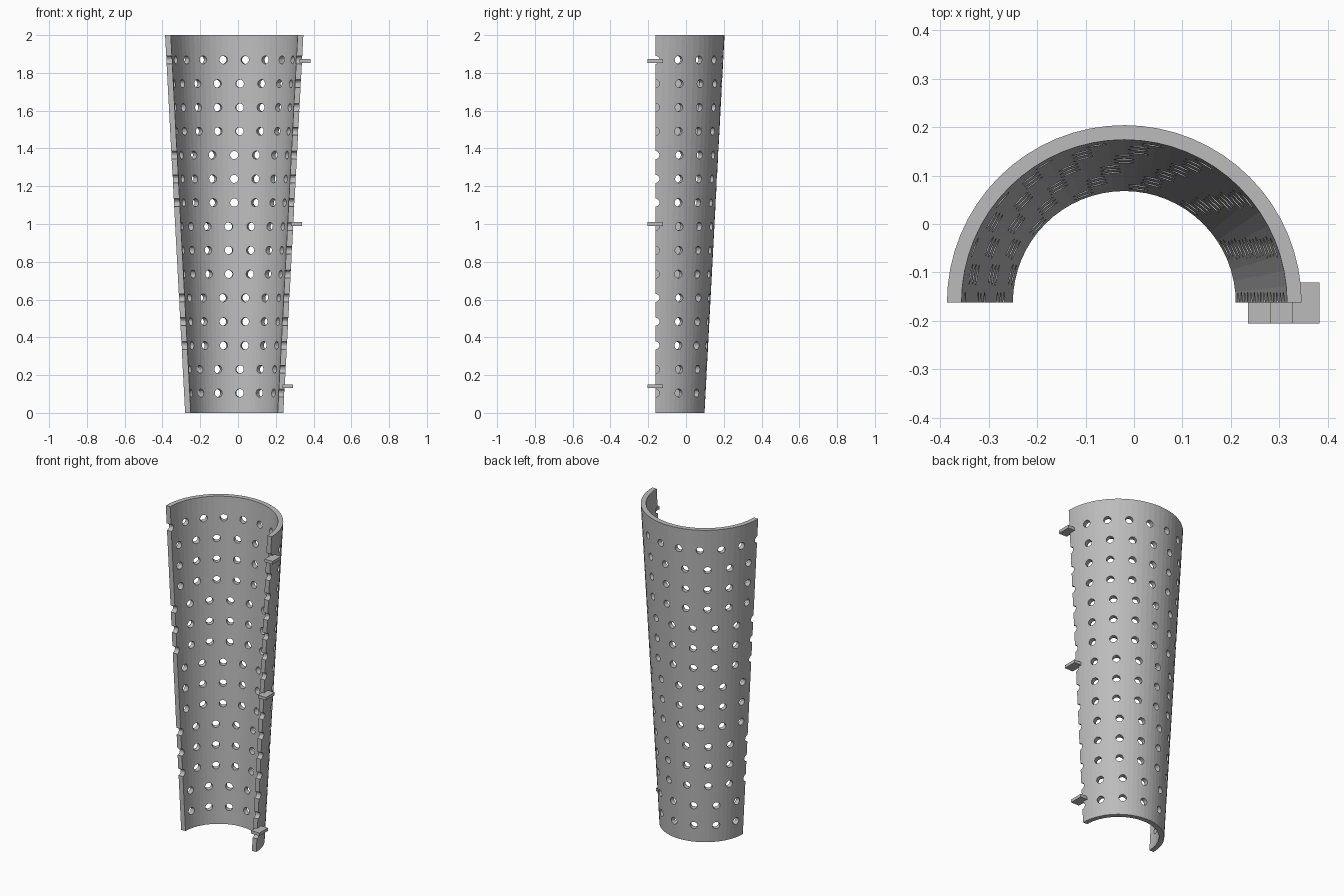
import bpy, bmesh
from math import pi, cos, sin
from mathutils import Matrix, Vector

cube = bpy.data.objects.get("Cube")
if cube:
    bpy.data.objects.remove(cube, do_unlink=True)

AXIS = Vector((-0.02, -0.162, 0))
HEIGHT, WALL, SEGMENTS = 2.0, 0.03, 32
HOLE_RADIUS, ROWS = 0.0215, 15

grey = bpy.data.materials.new("plain grey")
grey.use_nodes = True
grey.diffuse_color = (0.5, 0.5, 0.5, 1)
grey.node_tree.nodes["Principled BSDF"].inputs["Base Color"].default_value = grey.diffuse_color


def outer_radius(z):
    return 0.26 + 0.106 * z / HEIGHT


def make_object(name, bm):
    bmesh.ops.recalc_face_normals(bm, faces=bm.faces)
    mesh = bpy.data.meshes.new(name)
    bm.to_mesh(mesh)
    bm.free()
    mesh.materials.append(grey)
    obj = bpy.data.objects.new(name, mesh)
    bpy.context.collection.objects.link(obj)
    return obj


# Tapered half shell: a wall section swept around half a turn
bm = bmesh.new()
sections = []
for i in range(SEGMENTS + 1):
    a = pi * i / SEGMENTS
    ring = []
    for z, inset in ((0, 0), (HEIGHT, 0), (HEIGHT, WALL), (0, WALL)):
        r = outer_radius(z) - inset
        ring.append(bm.verts.new(AXIS + Vector((r * cos(a), r * sin(a), z))))
    sections.append(ring)
for s, t in zip(sections, sections[1:]):
    for j in range(4):
        k = (j + 1) % 4
        bm.faces.new((s[j], s[k], t[k], t[j]))
bm.faces.new(sections[0])
bm.faces.new(sections[-1])
shell = make_object("half_shell", bm)

# Radial hole cutters: one more hole around the cone every three rows
bm = bmesh.new()
for row in range(ROWS):
    z = 0.105 + 0.126 * row
    count = 13 + (row + 1) // 3
    r = outer_radius(z) - WALL / 2
    for k in range(count // 2 + 1):
        a = 2 * pi * k / count
        place = (Matrix.Translation(AXIS + Vector((r * cos(a), r * sin(a), z)))
                 @ Matrix.Rotation(a, 4, 'Z') @ Matrix.Rotation(pi / 2, 4, 'Y')
                 @ Matrix.Rotation(pi / 16, 4, 'Z'))
        bmesh.ops.create_cone(bm, cap_ends=True, segments=16, radius1=HOLE_RADIUS,
                              radius2=HOLE_RADIUS, depth=0.1, matrix=place)
cutter = make_object("hole_cutter", bm)
cutter.hide_render = True

# Punch the holes
cut = shell.modifiers.new("holes", 'BOOLEAN')
cut.operation = 'DIFFERENCE'
cut.solver = 'EXACT'
cut.object = cutter
bpy.context.view_layer.objects.active = shell
bpy.ops.object.modifier_apply(modifier=cut.name)
bpy.data.objects.remove(cutter, do_unlink=True)

# Small flat tabs on the left edge
for name, z in (("lower_tab", 0.14), ("middle_tab", 1.0), ("upper_tab", 1.863)):
    x = AXIS.x + outer_radius(z) + 0.016
    bm = bmesh.new()
    bmesh.ops.create_cube(bm, size=1, matrix=Matrix.Translation((x, -0.163, z))
                          @ Matrix.Diagonal((0.057, 0.084, 0.019, 1)))
    make_object(name, bm)
